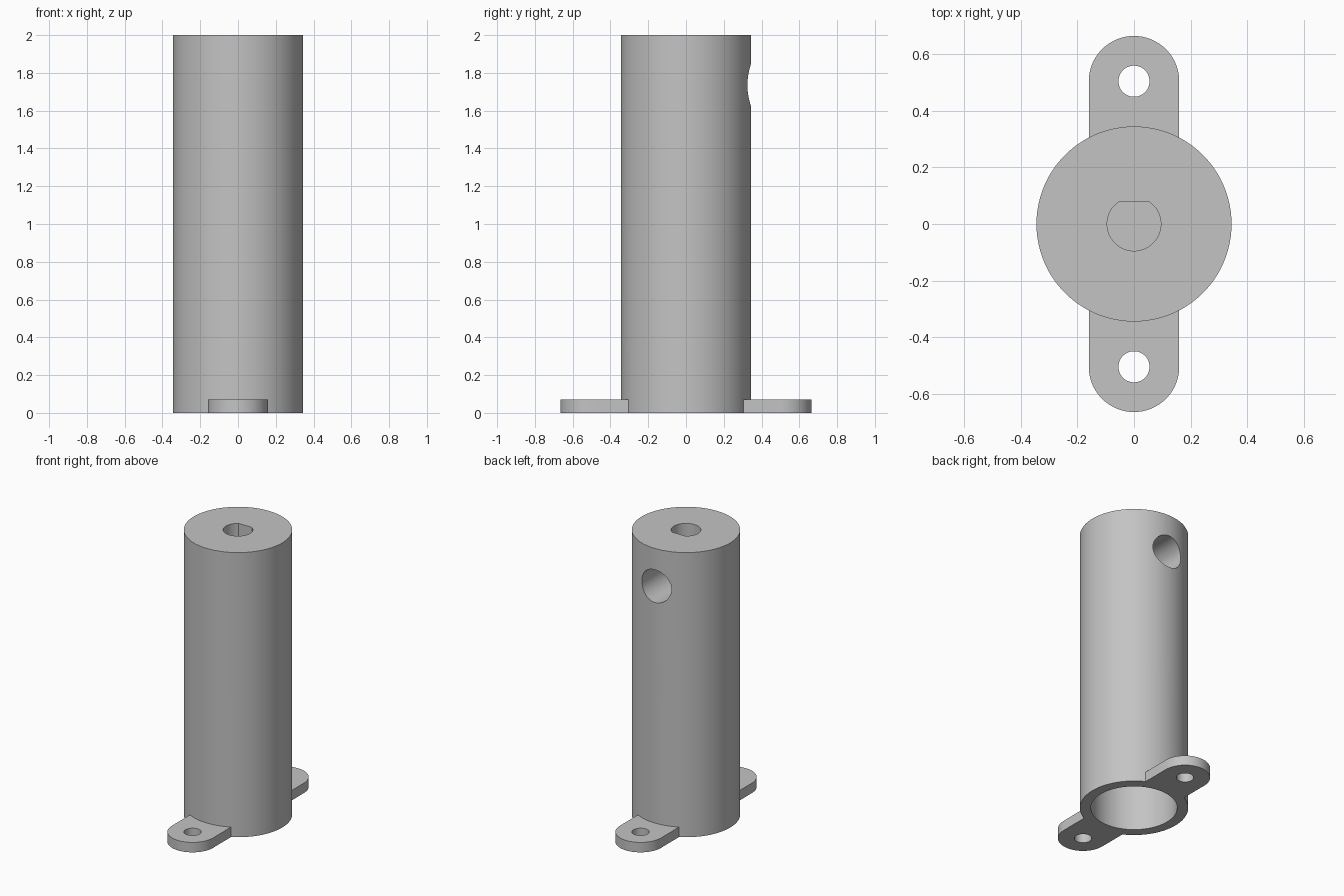
import bpy
import bmesh
import math
from mathutils import Matrix

cube = bpy.data.objects.get("Cube")
if cube:
    bpy.data.objects.remove(cube, do_unlink=True)

grey = bpy.data.materials.new("plain_grey")
grey.use_nodes = True
colour = (0.55, 0.55, 0.55, 1)
grey.diffuse_color = colour
grey.node_tree.nodes["Principled BSDF"].inputs["Base Color"].default_value = colour

HEIGHT, OUTER, BORE = 2.0, 0.345, 0.275
EAR_R, EAR_Y, EAR_Z = 0.16, 0.505, 0.07


def prism(name, outline, z0, z1):
    """Extrude a closed 2D outline between two heights."""
    bm = bmesh.new()
    face = bm.faces.new([bm.verts.new((x, y, z0)) for x, y in outline])
    grown = bmesh.ops.extrude_face_region(bm, geom=[face])["geom"]
    bmesh.ops.translate(bm, vec=(0, 0, z1 - z0),
                        verts=[v for v in grown if isinstance(v, bmesh.types.BMVert)])
    bmesh.ops.recalc_face_normals(bm, faces=bm.faces)
    mesh = bpy.data.meshes.new(name)
    bm.to_mesh(mesh)
    bm.free()
    mesh.materials.append(grey)
    obj = bpy.data.objects.new(name, mesh)
    bpy.context.collection.objects.link(obj)
    return obj


def arc(radius, start, end, steps, cy=0.0):
    angles = [start + (end - start) * i / steps for i in range(steps + 1)]
    return [(radius * math.cos(a), cy + radius * math.sin(a)) for a in angles]


def circle(radius, steps=96, cy=0.0):
    return arc(radius, 0, math.tau, steps, cy)[:-1]


def combine(target, tool, operation):
    """Apply a boolean and remove its tool."""
    mod = target.modifiers.new(operation.lower(), "BOOLEAN")
    mod.operation, mod.solver, mod.object = operation, "EXACT", tool
    bpy.context.view_layer.objects.active = target
    bpy.ops.object.modifier_apply(modifier=mod.name)
    bpy.data.objects.remove(tool, do_unlink=True)


# Main tube
body = prism("flanged_tube", circle(OUTER, 128), 0, HEIGHT)

# Mounting ears with rounded ends
for side in (1, -1):
    outline = [(-EAR_R, 0), (EAR_R, 0)] + arc(EAR_R, 0, math.pi, 32, EAR_Y)
    ear = prism("mounting_ear", [(x, side * y) for x, y in outline], 0, EAR_Z)
    combine(body, ear, "UNION")

# Screw holes in the ears
for side in (1, -1):
    hole = prism("ear_hole", circle(0.055, 48, side * EAR_Y), -0.1, 0.2)
    combine(body, hole, "DIFFERENCE")

# Wide bore from below
combine(body, prism("lower_bore", circle(BORE), -0.1, 1.4), "DIFFERENCE")

# D-shaped shaft socket in the top, flat towards the back
flat = math.asin(0.08 / 0.095)
socket = prism("shaft_socket", arc(0.095, math.pi - flat, math.tau + flat, 56),
               1.48, HEIGHT + 0.1)
combine(body, socket, "DIFFERENCE")

# Cross hole from the back into the socket
cross = prism("cross_hole", circle(0.115, 64), 0.0, 0.5)
cross.data.transform(Matrix.Translation((0, 0.04, 1.735)) @ Matrix.Rotation(-math.pi / 2, 4, "X"))
combine(body, cross, "DIFFERENCE")

# Smooth curved walls, crisp rims
bpy.ops.object.select_all(action="DESELECT")
body.select_set(True)
bpy.context.view_layer.objects.active = body
bpy.ops.object.shade_smooth_by_angle(angle=math.radians(30))
